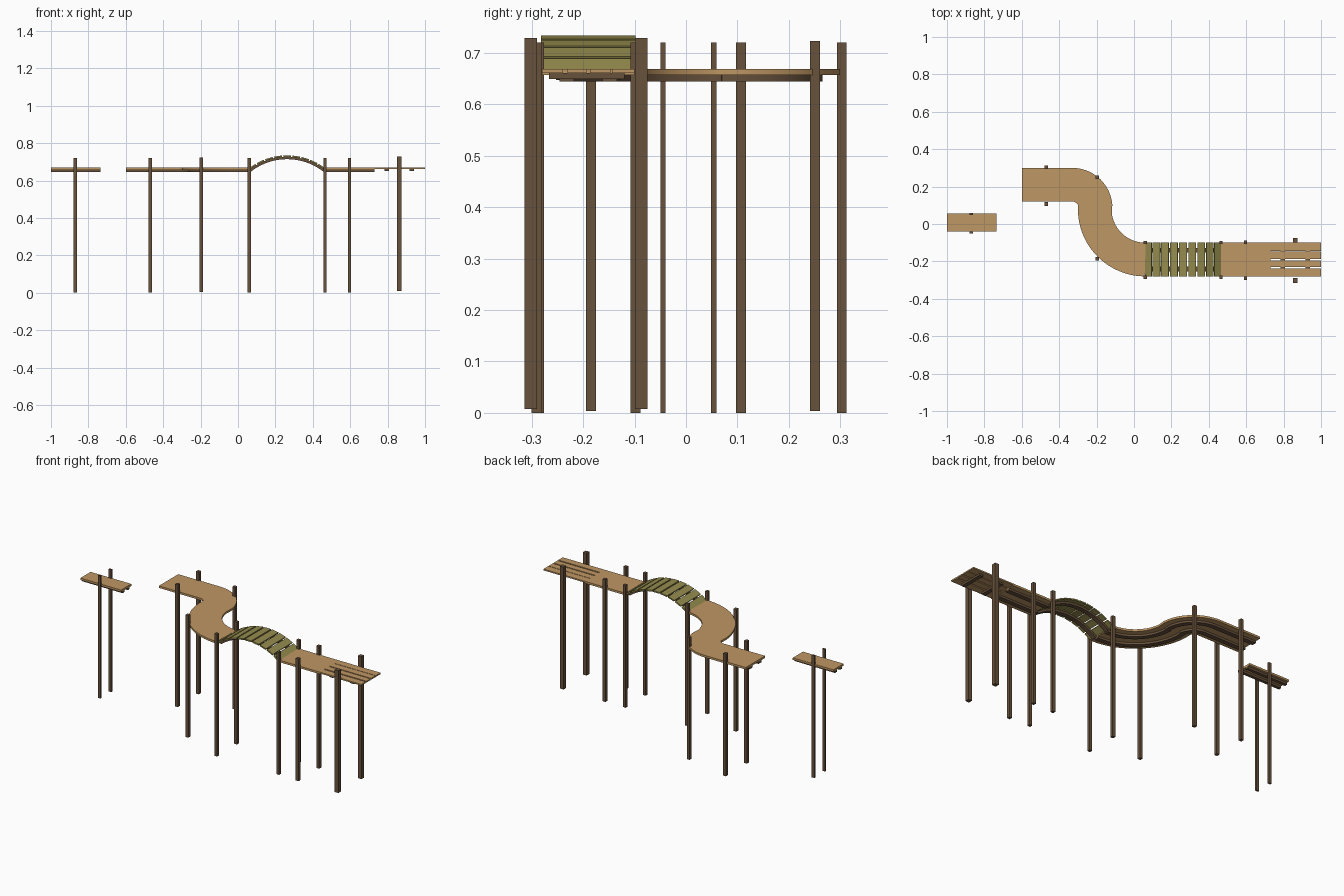
import bpy, bmesh, math
from mathutils import Vector, Matrix

old = bpy.data.objects.get("Cube")
if old:
    bpy.data.objects.remove(old, do_unlink=True)


def material(name, rgb):
    m = bpy.data.materials.new(name)
    m.use_nodes = True
    m.diffuse_color = (*rgb, 1)
    m.node_tree.nodes["Principled BSDF"].inputs["Base Color"].default_value = (*rgb, 1)
    return m


deck_wood = material("tan deck wood", (0.52, 0.31, 0.125))
post_wood = material("dark post wood", (0.14, 0.085, 0.046))
bridge_wood = material("olive bridge wood", (0.30, 0.26, 0.075))
UP = Vector((0, 0, 1))
DECK_TOP, DECK_BOTTOM, BEAM_BOTTOM = 0.669, 0.657, 0.645


def finish(name, bm, mat, smooth=False):
    bmesh.ops.recalc_face_normals(bm, faces=bm.faces)
    me = bpy.data.meshes.new(name)
    bm.to_mesh(me)
    bm.free()
    me.materials.append(mat)
    ob = bpy.data.objects.new(name, me)
    bpy.context.collection.objects.link(ob)
    if smooth:
        bpy.ops.object.select_all(action='DESELECT')
        ob.select_set(True)
        bpy.context.view_layer.objects.active = ob
        bpy.ops.object.shade_smooth_by_angle(angle=math.radians(30))
    return ob


def box(name, x0, x1, y0, y1, z0, z1, mat):
    bm = bmesh.new()
    mid = Vector((x0 + x1, y0 + y1, z0 + z1)) / 2
    size = Matrix.Diagonal((x1 - x0, y1 - y0, z1 - z0, 1))
    bmesh.ops.create_cube(bm, size=1, matrix=Matrix.Translation(mid) @ size)
    return finish(name, bm, mat)


def sweep(name, frames, offset, width, low, high, mat):
    """Rectangular section carried along (point, side, up) frames."""
    bm = bmesh.new()
    rings = []
    for p, side, up in frames:
        a, b = side * (offset - width / 2), side * (offset + width / 2)
        rings.append([bm.verts.new(p + s + up * h)
                      for s, h in ((a, low), (b, low), (b, high), (a, high))])
    for r, q in zip(rings, rings[1:]):
        for i in range(4):
            j = (i + 1) % 4
            bm.faces.new((r[i], r[j], q[j], q[i]))
    bm.faces.new(rings[0])
    bm.faces.new(rings[-1])
    return finish(name, bm, mat, True)


def flat_frames(points):
    frames = []
    for i, p in enumerate(points):
        t = points[min(i + 1, len(points) - 1)] - points[max(i - 1, 0)]
        frames.append((p, UP.cross(t).normalized(), UP))
    return frames


def arc(cx, cy, r, start, end, n=18):
    angles = [math.radians(start + (end - start) * i / n) for i in range(n + 1)]
    return [Vector((cx + r * math.cos(a), cy + r * math.sin(a), 0)) for a in angles]


def walkway(name, points, width, beam_offset, beam_width):
    frames = flat_frames(points)
    sweep(name + "_deck", frames, 0, width, DECK_BOTTOM, DECK_TOP, deck_wood)
    for label, s in (("a", 1), ("b", -1)):
        sweep(f"{name}_beam_{label}", frames, s * beam_offset, beam_width,
              BEAM_BOTTOM, DECK_BOTTOM, post_wood)


# Detached landing, winding walkway and straight walkway
walkway("landing", [Vector((-1, 0.008, 0)), Vector((-0.735, 0.008, 0))], 0.095, 0.024, 0.018)
winding = ([Vector((-0.6, 0.21, 0))] + arc(-0.33, 0.085, 0.125, 90, 0)
           + arc(0.06, 0.08, 0.27, 180, 270, 24))
walkway("winding_walkway", winding, 0.18, 0.042, 0.028)
walkway("straight_walkway", [Vector((0.465, -0.19, 0)), Vector((0.73, -0.19, 0))],
        0.18, 0.042, 0.028)

# Slotted end boards and their cross beams
boards = ((-0.28, -0.239), (-0.231, -0.194), (-0.187, -0.147), (-0.144, -0.10))
for i, (y0, y1) in enumerate(boards):
    box(f"end_board_{i + 1}", 0.73, 1, y0, y1, 0.661, DECK_TOP, deck_wood)
for i, x in enumerate((0.795, 0.93)):
    box(f"end_cross_beam_{i + 1}", x - 0.012, x + 0.012, -0.267, -0.12, 0.65, 0.661, post_wood)

# Arched bridge: two curved beams carrying nine planks
MID, RADIUS, HALF, TOP, COUNT = 0.2625, 0.328, 38, 0.727, 9


def arch_frames(a0, a1, n):
    frames = []
    for i in range(n + 1):
        a = math.radians(a0 + (a1 - a0) * i / n)
        out = Vector((math.sin(a), 0, math.cos(a)))
        frames.append((Vector((MID, -0.19, TOP - RADIUS)) + out * RADIUS, Vector((0, 1, 0)), out))
    return frames


for label, s in (("front", -1), ("back", 1)):
    sweep(f"bridge_beam_{label}", arch_frames(-HALF, HALF, 24), s * 0.05, 0.026,
          -0.013, 0, post_wood)
step = 2 * HALF / COUNT
for i in range(COUNT):
    a = -HALF + step * (i + 0.5)
    sweep(f"bridge_plank_{i + 1}", arch_frames(a - step * 0.42, a + step * 0.42, 1),
          0, 0.184, 0, 0.008, bridge_wood)

# Support posts: x, back y, front y, width, depth, bottom, top
posts = {
    "landing": (-0.87, 0.054, -0.045, 0.018, 0.01, 0, 0.721),
    "walkway_start": (-0.47, 0.303, 0.107, 0.018, 0.019, 0, 0.721),
    "bend": (-0.197, 0.251, -0.185, 0.018, 0.019, 0.004, 0.724),
    "bridge_start": (0.06, -0.099, -0.285, 0.018, 0.018, 0, 0.721),
    "bridge_end": (0.465, -0.099, -0.285, 0.018, 0.018, 0, 0.721),
    "straight": (0.596, -0.098, -0.291, 0.018, 0.019, 0, 0.721),
    "end": (0.863, -0.087, -0.302, 0.024, 0.025, 0.008, 0.729),
}
for name, (x, back, front, w, d, z0, z1) in posts.items():
    for side, y in (("back", back), ("front", front)):
        box(f"{name}_post_{side}", x - w / 2, x + w / 2, y - d / 2, y + d / 2, z0, z1, post_wood)
